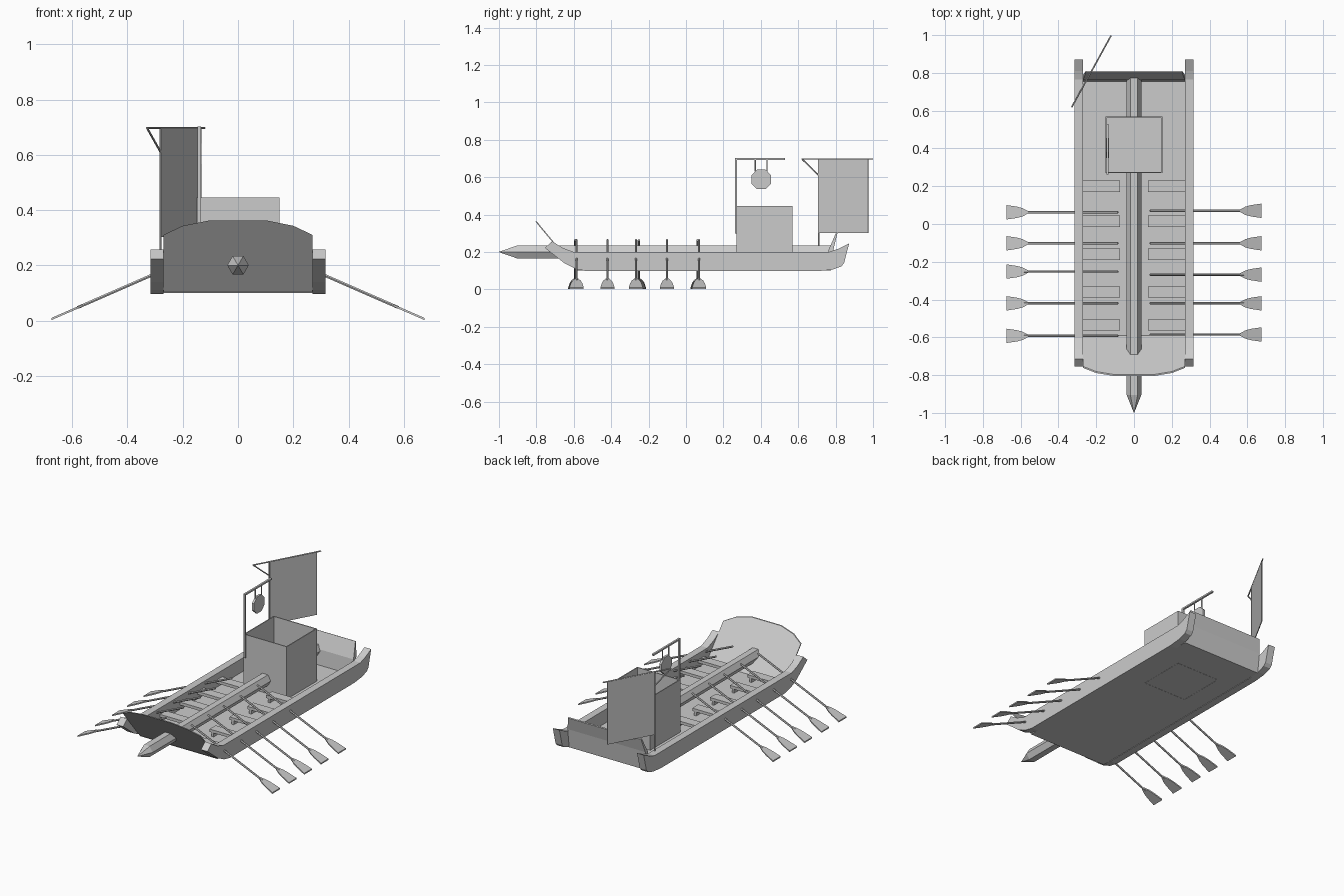
import bpy, bmesh, math
from mathutils import Vector

if "Cube" in bpy.data.objects:
    bpy.data.objects.remove(bpy.data.objects["Cube"])


def make(name, bm):
    bmesh.ops.recalc_face_normals(bm, faces=bm.faces)
    me = bpy.data.meshes.new(name)
    bm.to_mesh(me)
    bm.free()
    ob = bpy.data.objects.new(name, me)
    bpy.context.collection.objects.link(ob)
    return ob


def loft(name, rings):
    """Join closed rings of points and cap both ends."""
    bm = bmesh.new()
    vs = [[bm.verts.new(p) for p in r] for r in rings]
    n = len(vs[0])
    for a, b in zip(vs, vs[1:]):
        for i in range(n):
            j = (i + 1) % n
            bm.faces.new((a[i], a[j], b[j], b[i]))
    bm.faces.new(vs[0])
    bm.faces.new(vs[-1])
    return make(name, bm)


def box(name, x0, x1, y0, y1, z0, z1):
    return loft(name, [[(x0, y0, z), (x1, y0, z), (x1, y1, z), (x0, y1, z)] for z in (z0, z1)])


def rod(name, a, b, r, sides=6):
    a, b = Vector(a), Vector(b)
    d = b - a
    q = d.to_track_quat('Z', 'Y')
    ring = [q @ Vector((r * math.cos(t), r * math.sin(t), 0))
            for t in (2 * math.pi * i / sides for i in range(sides))]
    return loft(name, [[a + p for p in ring], [b + p for p in ring]])


# curved side boards
side = [(-0.715, 0.257), (-0.66, 0.222), (-0.60, 0.2), (0.765, 0.2), (0.81, 0.215), (0.872, 0.245),
        (0.845, 0.14), (0.83, 0.122), (0.78, 0.105), (0.70, 0.097), (-0.53, 0.097),
        (-0.59, 0.11), (-0.65, 0.14), (-0.755, 0.222)]
for s, tag in ((1, "right"), (-1, "left")):
    loft("side_board_" + tag, [[(s * x, y, z) for y, z in side] for x in (0.27, 0.316)])

# hull floor
box("hull_floor", -0.27, 0.27, -0.59, 0.775, 0.10, 0.115)

# sloping bow panel with arched top
arch = [(-0.27, 0.103), (0.27, 0.103), (0.27, 0.31), (0.2, 0.343), (0.1, 0.363),
        (-0.1, 0.363), (-0.2, 0.343), (-0.27, 0.31)]
bow_y = lambda z: -0.59 - (z - 0.103) * 0.83
loft("bow_panel", [[(x, bow_y(z) + d, z) for x, z in arch] for d in (0, 0.008)])

# stern panel
stern = [(0.752, 0.1), (0.762, 0.21), (0.803, 0.305), (0.81, 0.302), (0.79, 0.22), (0.775, 0.1)]
loft("stern_panel", [[(s * (0.255 if z > 0.25 else 0.27), y, z) for y, z in stern] for s in (-1, 1)])

# hexagonal centre beam ending in a pointed ram
hexa = [(math.cos(i * math.pi / 3), math.sin(i * math.pi / 3)) for i in range(6)]
loft("beam_and_ram", [[(c * r, y, 0.2 + s * r) for c, s in hexa]
                      for y, r in ((-1.0, 0.001), (-0.905, 0.039), (0.78, 0.039))])

# rowing benches
for y in (0.2, 0.015, -0.16, -0.36, -0.535):
    for s in (-1, 1):
        box("bench", s * 0.075, s * 0.27, y - 0.03, y + 0.03, 0.142, 0.16)
        box("bench_leg", s * 0.085, s * 0.1, y - 0.025, y + 0.025, 0.11, 0.142)

# oars: shaft plus flared blade, sloping down and outward
slope = -0.437
oar_z = lambda x: 0.163 + (x - 0.315) * slope


def oar(s, y):
    rod("oar_shaft", (s * 0.085, y, oar_z(0.085)), (s * 0.58, y, oar_z(0.58)), 0.006)
    rings = []
    for x, w in ((0.562, 0.007), (0.59, 0.022), (0.62, 0.03), (0.675, 0.038)):
        z = oar_z(x)
        rings.append([(s * x, y - w, z - 0.004), (s * x, y + w, z - 0.004),
                      (s * x, y + w, z + 0.004), (s * x, y - w, z + 0.004)])
    loft("oar_blade", rings)


for yr, yl in ((0.07, 0.062), (-0.102, -0.102), (-0.268, -0.252), (-0.42, -0.42), (-0.585, -0.592)):
    oar(1, yr)
    oar(-1, yl)

# open-topped cabin
x, y0, y1, top, t = 0.15, 0.27, 0.57, 0.445, 0.006
box("cabin_wall_front", -x, x, y0, y0 + t, 0.099, top)
box("cabin_wall_back", -x, x, y1 - t, y1, 0.099, top)
for s in (-1, 1):
    box("cabin_wall_side", s * (x - t), s * x, y0 + t, y1 - t, 0.099, top)
box("cabin_floor", -x + t, x - t, y0 + t, y1 - t, 0.23, 0.242)

# gong on its hanging frame
gx = -0.14
box("gong_post", gx - 0.006, gx + 0.006, 0.263, 0.273, 0.3, 0.702)
box("gong_arm", gx - 0.006, gx + 0.006, 0.263, 0.53, 0.692, 0.702)
for y in (0.37, 0.433):
    rod("gong_strap", (gx, y, 0.63), (gx, y, 0.695), 0.004)
octa = [(0.057 * math.cos((i + 0.5) * math.pi / 4), 0.057 * math.sin((i + 0.5) * math.pi / 4)) for i in range(8)]
loft("gong", [[(gx + d, 0.402 + a, 0.588 + b) for a, b in octa] for d in (-0.007, 0.007)])

# banner on an angled yard with mast and brace
yard_x = lambda y: -0.33 + (y - 0.62) * 0.21 / 0.38
mx = yard_x(0.71)
rod("mast", (mx, 0.71, 0.11), (mx, 0.71, 0.7), 0.004)
rod("yard", (-0.33, 0.618, 0.697), (yard_x(0.998), 0.998, 0.697), 0.004)
rod("yard_brace", (-0.328, 0.622, 0.695), (mx, 0.71, 0.61), 0.004)
n = Vector((0.38, -0.21, 0)).normalized() * 0.002
loft("banner", [[Vector((yard_x(y), y, z)) + n * k for y, z in
                 ((0.71, 0.302), (0.974, 0.302), (0.974, 0.697), (0.71, 0.697))] for k in (-1, 1)])
